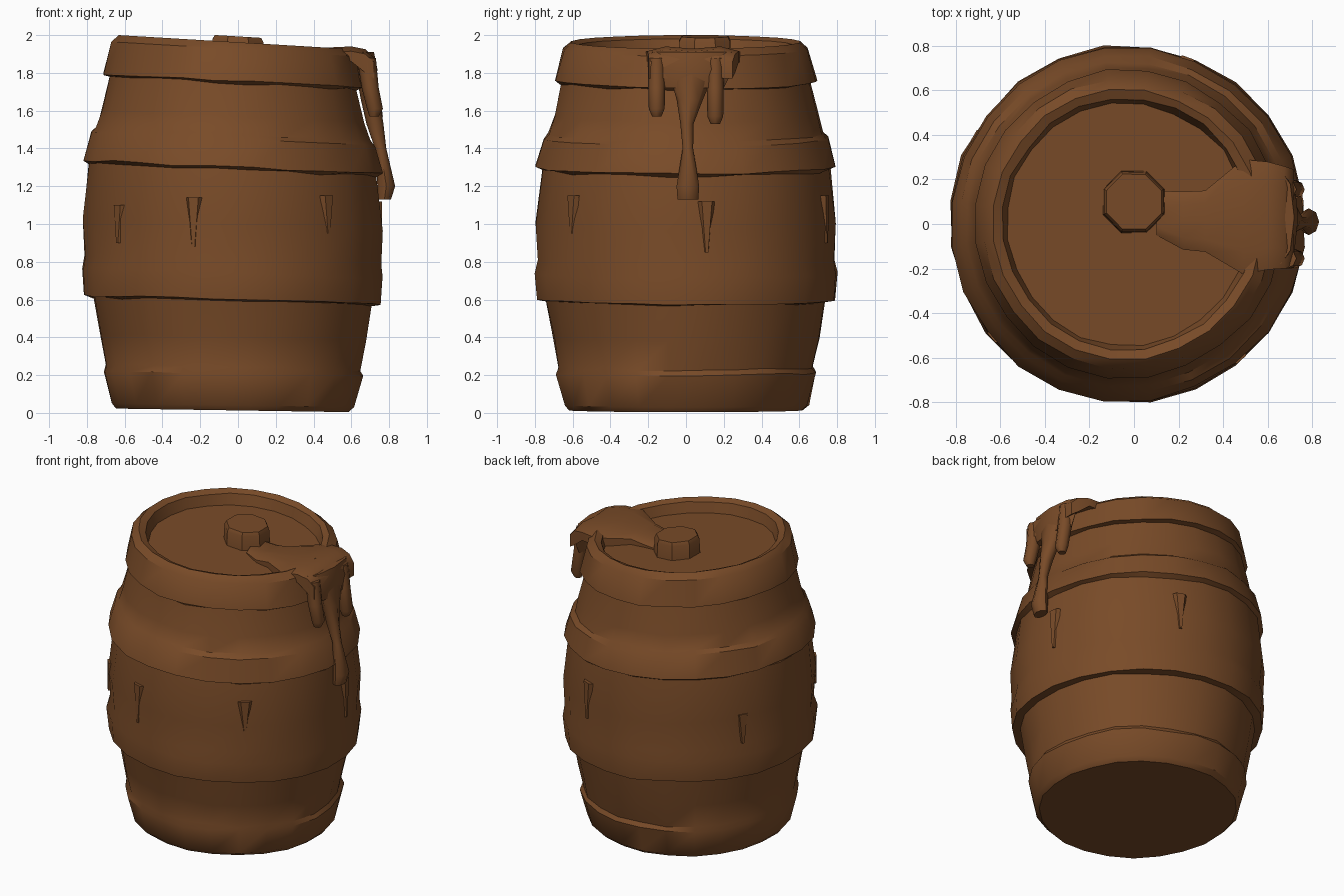
import bpy, bmesh, math, random
from mathutils import Vector

random.seed(4)
if "Cube" in bpy.data.objects:
    bpy.data.objects.remove(bpy.data.objects["Cube"])

wood = bpy.data.materials.new("brown wood")
wood.use_nodes = True
BROWN = (0.19, 0.07, 0.021, 1)
wood.diffuse_color = BROWN
wood.node_tree.nodes["Principled BSDF"].inputs["Base Color"].default_value = BROWN


def lean(x, z):
    """Slight slant of the whole barrel, growing towards the top."""
    return z - x * (0.015 + 0.023 * z)


def finish(bm, name, angle=35):
    bmesh.ops.recalc_face_normals(bm, faces=bm.faces)
    mesh = bpy.data.meshes.new(name)
    bm.to_mesh(mesh)
    bm.free()
    mesh.materials.append(wood)
    ob = bpy.data.objects.new(name, mesh)
    bpy.context.collection.objects.link(ob)
    bpy.ops.object.select_all(action='DESELECT')
    ob.select_set(True)
    bpy.context.view_layer.objects.active = ob
    bpy.ops.object.shade_smooth_by_angle(angle=math.radians(angle))
    return ob


def loft(bm, rings):
    """Skin rings of points and close both ends."""
    loops = [[bm.verts.new(p) for p in ring] for ring in rings]
    for a, b in zip(loops, loops[1:]):
        for i in range(len(a)):
            j = (i + 1) % len(a)
            bm.faces.new((a[i], a[j], b[j], b[i]))
    bm.faces.new(loops[0])
    bm.faces.new(loops[-1])


def turned(name, profile, sides, cx, cy, rough):
    """Revolve a (radius, height) profile with hand-hewn unevenness."""
    bm = bmesh.new()
    stave = [random.uniform(-rough, rough) for _ in range(sides)]
    rings = []
    for r, z in profile:
        ring = []
        for i in range(sides):
            a = math.tau * (i + 0.5) / sides
            rr = r + 0.6 * stave[i] + random.uniform(-rough, rough) * 0.6
            x, y = cx + rr * math.cos(a), cy + rr * math.sin(a)
            dz = random.uniform(-rough, rough) * 0.8 if 0.1 < z < 1.85 else 0
            ring.append((x, y, lean(x, z + dz)))
        rings.append(ring)
    loft(bm, rings)
    return finish(bm, name)


# Barrel body: foot band, two hoops, top rim and the sunken lid
turned("barrel_body", [
    (0.62, 0.013), (0.648, 0.04), (0.69, 0.21), (0.675, 0.24), (0.705, 0.4),
    (0.74, 0.59), (0.79, 0.597), (0.803, 0.74), (0.788, 0.81), (0.797, 1.0),
    (0.765, 1.285), (0.797, 1.3), (0.757, 1.45), (0.727, 1.475), (0.7, 1.57),
    (0.66, 1.745), (0.692, 1.755), (0.65, 1.925), (0.605, 1.962),
    (0.565, 1.945), (0.545, 1.875)], 24, -0.03, 0, 0.009)

# Bung in the lid
turned("bung", [(0.15, 1.84), (0.145, 1.97), (0.132, 1.993)], 8, 0, 0.1, 0.003)

# Spill running from the bung across the lid and over the rim
bm = bmesh.new()
rings = []
for x, y0, y1, top, base in [
        (0.1, -0.05, 0.15, 1.9, 1.84), (0.22, -0.115, 0.145, 1.905, 1.84),
        (0.32, -0.125, 0.15, 1.92, 1.85), (0.49, -0.225, 0.29, 1.935, 1.85),
        (0.6, -0.205, 0.28, 1.94, 1.86), (0.675, -0.2, 0.26, 1.925, 1.8),
        (0.72, -0.195, 0.245, 1.88, 1.77)]:
    w = y1 - y0
    rings.append([(x, y0, base), (x, y0, top - 0.025), (x, y0 + 0.2 * w, top),
                  (x, y0 + 0.5 * w, top - 0.012), (x, y0 + 0.8 * w, top),
                  (x, y1, top - 0.025), (x, y1, base)])
loft(bm, rings)
finish(bm, "spill", 50)


# Drips hanging from the spill: stations of (x, y, z, half depth, half width)
def drip(name, stations):
    bm = bmesh.new()
    rings = []
    for x, y, z, d, w in stations:
        rings.append([(x + d * math.cos(math.tau * i / 8),
                       y + w * math.sin(math.tau * i / 8), z) for i in range(8)])
    loft(bm, rings)
    finish(bm, name, 50)


drip("drip_curtain", [(0.66, 0.03, 1.91, 0.06, 0.21), (0.68, 0.03, 1.82, 0.058, 0.22),
                      (0.68, 0.03, 1.72, 0.05, 0.17)])
drip("drip_middle", [(0.68, 0.03, 1.8, 0.055, 0.12), (0.7, 0.02, 1.66, 0.05, 0.07),
                     (0.725, 0.005, 1.53, 0.045, 0.035), (0.755, 0.01, 1.4, 0.03, 0.028),
                     (0.785, 0.01, 1.2, 0.047, 0.06), (0.775, 0.01, 1.13, 0.035, 0.055)])
for name, y, end in (("drip_right", -0.155, 1.57), ("drip_left", 0.155, 1.53)):
    drip(name, [(0.68, y, 1.88, 0.05, 0.045), (0.7, y, 1.72, 0.045, 0.045),
                (0.725, y, end + 0.04, 0.042, 0.042), (0.72, y, end, 0.025, 0.025)])

# Thin raised stave splinters between the hoops
for k, (deg, low, high) in enumerate([(8, 0.85, 1.12), (70, 0.9, 1.15),
                                      (150, 0.85, 1.05), (255, 0.88, 1.14),
                                      (220, 0.9, 1.1), (310, 0.95, 1.15)]):
    bm = bmesh.new()
    a = math.radians(deg)
    out, side = Vector((math.cos(a), math.sin(a), 0)), Vector((-math.sin(a), math.cos(a), 0))
    rings = []
    for z, w in ((low, 0.012), (high, 0.045)):
        c = Vector((-0.03, 0, z)) + out * 0.775
        rings.append([c + side * w, c + out * 0.022 + side * w * 0.6,
                      c + out * 0.022 - side * w * 0.6, c - side * w])
    loft(bm, rings)
    finish(bm, "stave_splinter_%d" % k)
